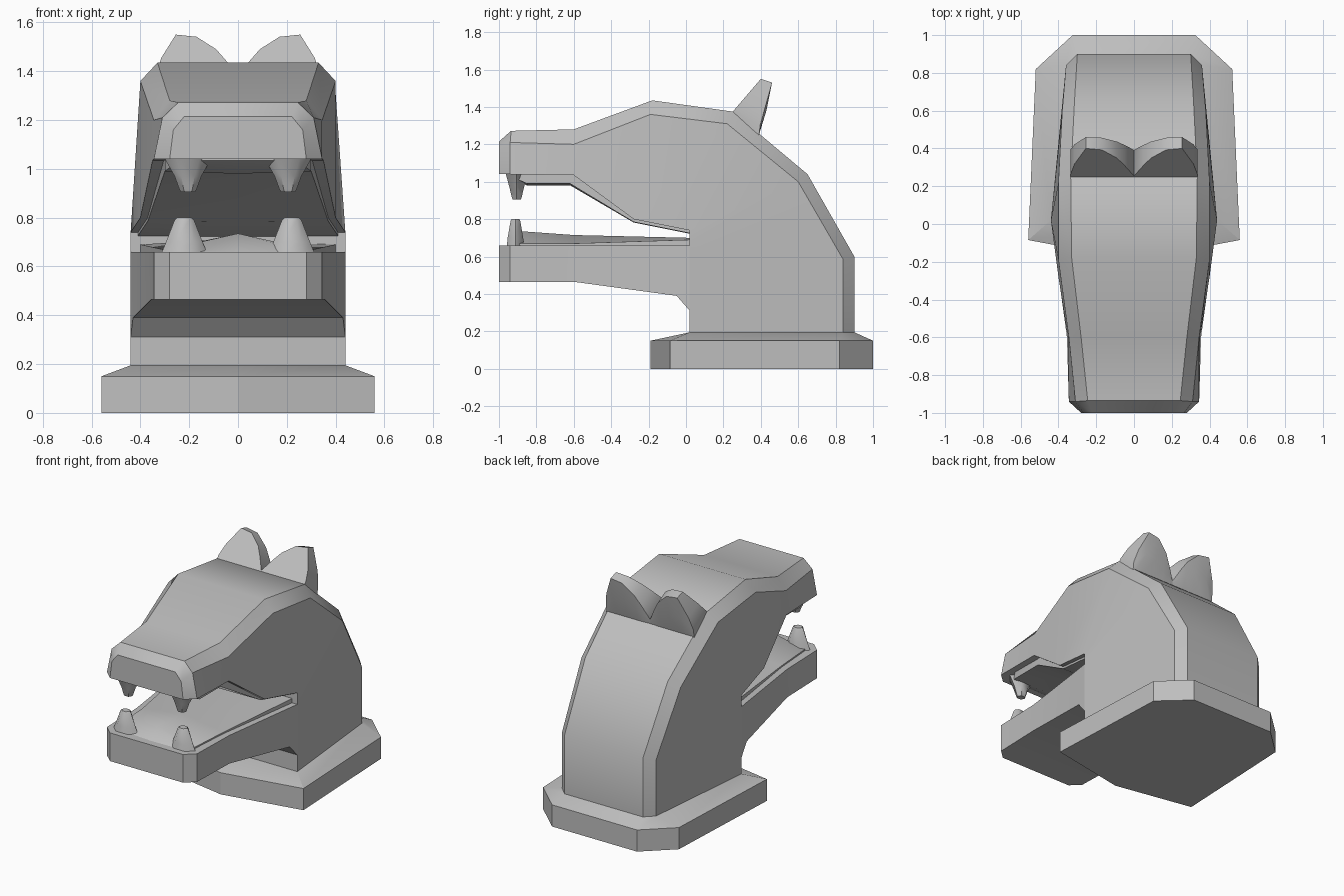
import bpy, bmesh, math

cube = bpy.data.objects.get("Cube")
if cube:
    bpy.data.objects.remove(cube, do_unlink=True)

grey = bpy.data.materials.new("plain grey")
grey.use_nodes = True
COLOUR = (0.52, 0.52, 0.52, 1)
grey.diffuse_color = COLOUR
grey.node_tree.nodes["Principled BSDF"].inputs["Base Color"].default_value = COLOUR


def mirrored(half):
    """Close a half section of (x, y, z) points across x = 0."""
    return half + [(-x, y, z) for x, y, z in reversed(half)]


def loft(name, rings, angle=35):
    """Skin a row of closed rings and cap both ends."""
    bm = bmesh.new()
    rows = [[bm.verts.new(p) for p in ring] for ring in rings]
    n = len(rows[0])
    for a, b in zip(rows, rows[1:]):
        for i in range(n):
            j = (i + 1) % n
            bm.faces.new((a[i], a[j], b[j], b[i]))
    bm.faces.new(rows[0])
    bm.faces.new(rows[-1])
    bmesh.ops.remove_doubles(bm, verts=bm.verts, dist=0.0005)
    bmesh.ops.recalc_face_normals(bm, faces=bm.faces)
    mesh = bpy.data.meshes.new(name)
    bm.to_mesh(mesh)
    bm.free()
    mesh.materials.append(grey)
    obj = bpy.data.objects.new(name, mesh)
    bpy.context.collection.objects.link(obj)
    bpy.ops.object.select_all(action='DESELECT')
    obj.select_set(True)
    bpy.context.view_layer.objects.active = obj
    bpy.ops.object.shade_smooth_by_angle(angle=math.radians(angle))
    return obj


# Plinth: chamfered outline with a pointed front and a sloped top
outer = [(0, -.19), (.56, -.085), (.52, .82), (.325, 1)]
inner = [(0, .02), (.44, .02), (.36, .84), (.30, .9)]
loft("base", [mirrored([(x, y, z) for x, y in outline])
              for outline, z in ((outer, 0), (outer, .15), (inner, .195))], 20)

# Head and neck: sections fan from snout to neck (lip, shoulder, crown)
head = [
    [(.28, -1, 1.04), (.265, -1, 1.16), (.22, -1, 1.215)],
    [(.345, -.94, 1.04), (.31, -.94, 1.21), (.245, -.935, 1.272)],
    [(.35, -.6, 1.035), (.345, -.6, 1.20), (.28, -.6, 1.28)],
    [(.40, -.28, .80), (.40, -.19, 1.36), (.33, -.18, 1.435)],
    [(.44, .02, .74), (.40, .22, 1.31), (.335, .25, 1.375)],
    [(.44, .02, .66), (.38, .60, 1.0), (.315, .65, 1.04)],
    [(.44, .02, .45), (.36, .84, .585), (.30, .9, .6)],
    [(.44, .02, .19), (.36, .84, .19), (.30, .9, .19)],
]
loft("head_and_neck", [mirrored(s) for s in head])

# Lower jaw: straight sides that widen back to the neck
jaw = [(-1, .28, .465), (-.94, .345, .465), (-.6, .355, .465),
       (-.05, .43, .39), (.02, .44, .31)]
loft("lower_jaw", [mirrored([(w, y, .66), (w, y, low)]) for y, w, low in jaw])

# Mouth floor: a low ridge along the jaw
floor = [(-.95, .28, .655, .66), (-.88, .29, .67, .735),
         (-.6, .31, .67, .715), (.02, .40, .69, .70)]
loft("mouth_floor", [mirrored([(w, y, .65), (w, y, edge), (0, y, top)])
                     for y, w, edge, top in floor])

# Palate: gum under the upper jaw, following its slope
palate = [(-.95, .24, 1.04, .005), (-.85, .30, 1.04, .05), (-.62, .30, 1.035, .045),
          (-.28, .37, .80, .015), (.02, .41, .74, .015)]
loft("palate", [mirrored([(w, y, z + .02), (w, y, z - drop), (0, y, z - drop * 1.2)])
                for y, w, z, drop in palate])


# Fangs: tapered hexagonal teeth
def fang(name, x, y, steps):
    loft(name, [[(x + rx * math.cos(k * math.pi / 3), y + ry * math.sin(k * math.pi / 3), z)
                 for k in range(6)] for z, rx, ry in steps], 50)


# Ears: wedges rising from the crown, joined at the middle
ear = [(0, .03), (.05, .4), (.09, .66), (.17, .95), (.255, 1), (.315, .45), (.335, .1)]

for side, s in (("left", 1), ("right", -1)):
    fang(side + "_lower_fang", s * .22, -.912,
         [(.64, .10, .055), (.70, .075, .048), (.79, .04, .03), (.80, .03, .025)])
    fang(side + "_upper_fang", s * .205, -.905,
         [(1.05, .10, .07), (.97, .055, .045), (.915, .035, .03), (.905, .028, .025)])
    loft(side + "_ear", [[(s * x, .25, 1.36), (s * x, .25, 1.375),
                          (s * x, .25 + .15 * h, 1.375 + .175 * h),
                          (s * x, .39 + .07 * h, 1.28 + .25 * h),
                          (s * x, .39 + .04 * h, 1.27 + .11 * h),
                          (s * x, .39, 1.25)] for x, h in ear], 40)
